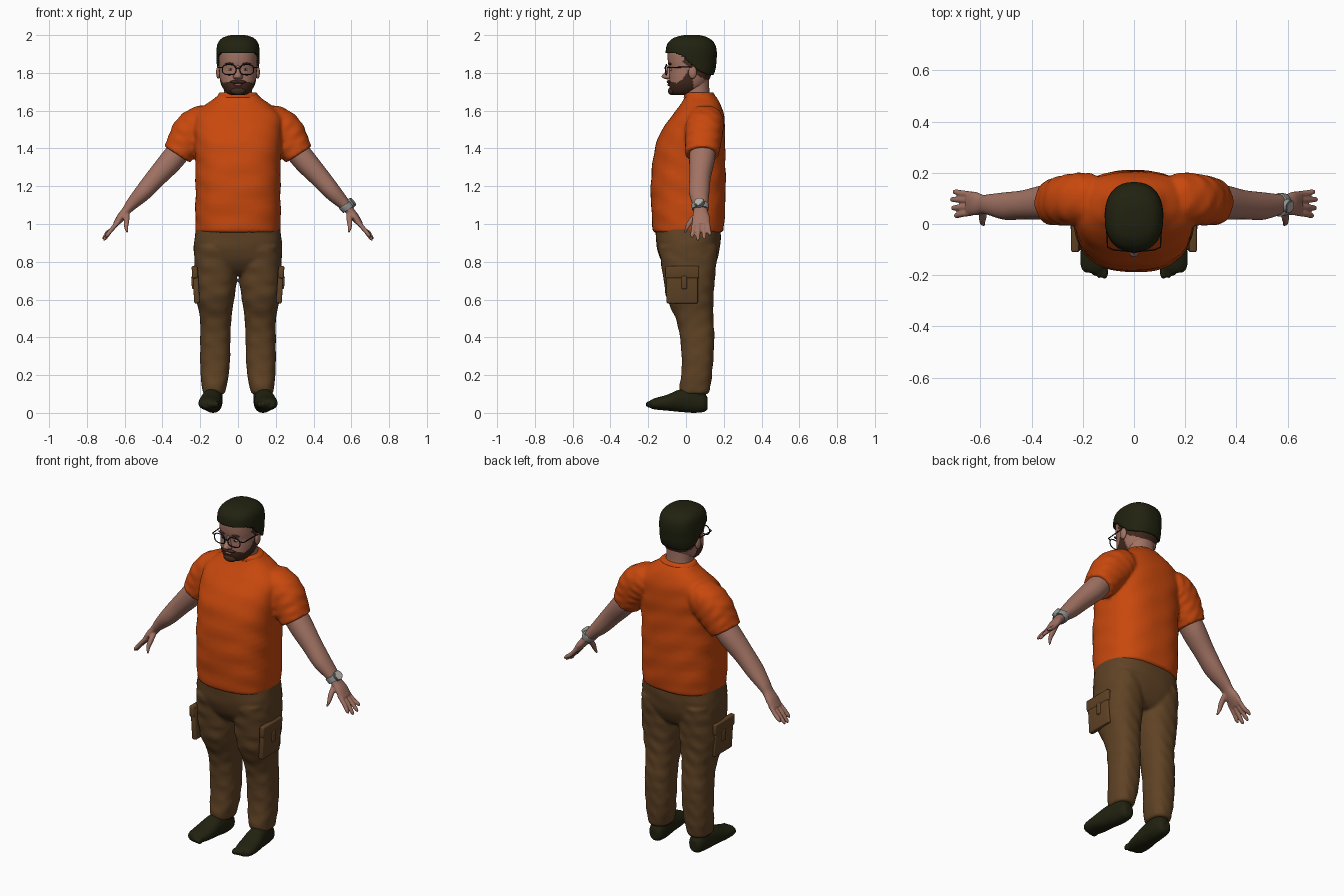
import bpy, bmesh, math
from mathutils import Vector, Matrix

cube = bpy.data.objects.get("Cube")
if cube:
    bpy.data.objects.remove(cube, do_unlink=True)

X, Y, Z = Vector((1, 0, 0)), Vector((0, 1, 0)), Vector((0, 0, 1))


def material(name, r, g, b):
    m = bpy.data.materials.new(name)
    m.use_nodes = True
    m.diffuse_color = (r, g, b, 1)
    m.node_tree.nodes["Principled BSDF"].inputs["Base Color"].default_value = (r, g, b, 1)
    return m


ORANGE = material("orange_cotton", .58, .065, .004)
BROWN = material("brown_canvas", .115, .055, .018)
SKIN = material("skin", .36, .17, .125)
DARK = material("dark_hair_and_socks", .015, .016, .005)
BEARD = material("brown_beard", .055, .022, .012)
LIPS = material("lips", .23, .075, .06)
WHITE = material("eye_white", .45, .42, .4)
BLACK = material("black_frame", .012, .01, .01)
STEEL = material("grey_steel", .28, .29, .28)


def span(z, front, back, half, cx=0):
    """Horizontal ring given by its front, back and half width."""
    return (cx, (front + back) / 2, z, half, (back - front) / 2)


def flip(rings, s):
    return [(r[0] * s, *r[1:]) for r in rings]


def spline(p, steps):
    out = []
    p = [Vector(q) for q in p]
    for i in range(len(p) - 1):
        a, b, c, d = p[max(i - 1, 0)], p[i], p[i + 1], p[min(i + 2, len(p) - 1)]
        for k in range(steps):
            t = k / steps
            out.append(b + (c - a) * t / 2 + (a - b * 2.5 + c * 2 - d / 2) * t * t
                       + ((b - c) * 1.5 + (d - a) / 2) * t ** 3)
    return out + [p[-1]]


def loft(bm, rings, v=Y, t=None, n=2.2, seg=40, steps=5, wave=0, pitch=.055):
    """Skin superellipse rings (x, y, z, half u, half v) and cap both ends."""
    path = spline(rings, steps)
    loops, run = [], 0
    for i, r in enumerate(path):
        c = Vector(r[:3])
        before, after = Vector(path[max(i - 1, 0)][:3]), Vector(path[min(i + 1, len(path) - 1)][:3])
        run += (c - before).length
        u = v.cross(t or (after - before)).normalized()
        loop = []
        for k in range(seg):
            a = math.tau * k / seg
            ca, sa = math.cos(a), math.sin(a)
            f = 1 + wave * math.sin(math.tau * run / pitch + 2 * math.sin(a * 2) + 2 * ca) * math.sin(3 * a + run * 9)
            loop.append(bm.verts.new(c + u * r[3] * f * math.copysign(abs(ca) ** (2 / n), ca)
                                     + v * r[4] * f * math.copysign(abs(sa) ** (2 / n), sa)))
        loops.append(loop)
    for p, q in zip(loops, loops[1:]):
        for k in range(seg):
            j = (k + 1) % seg
            bm.faces.new((p[k], p[j], q[j], q[k]))
    bm.faces.new(loops[0])
    bm.faces.new(loops[-1])


def ball(bm, at, size):
    m = Matrix.Translation(at) @ Matrix.Diagonal((*size, 1))
    bmesh.ops.create_uvsphere(bm, u_segments=20, v_segments=12, radius=1, matrix=m)


def finish(name, bm, *mats, voxel=0, smooth=3, rule=None):
    bmesh.ops.recalc_face_normals(bm, faces=bm.faces)
    if rule:
        for f in bm.faces:
            f.material_index = rule(f.calc_center_median())
    for f in bm.faces:
        f.smooth = True
    me = bpy.data.meshes.new(name)
    bm.to_mesh(me)
    bm.free()
    ob = bpy.data.objects.new(name, me)
    bpy.context.scene.collection.objects.link(ob)
    for m in mats:
        me.materials.append(m)
    if voxel:  # fuse overlapping volumes into one soft skin
        r = ob.modifiers.new("fuse", "REMESH")
        r.mode, r.voxel_size, r.use_smooth_shade = "VOXEL", voxel, True
        s = ob.modifiers.new("soften", "SMOOTH")
        s.factor, s.iterations = .5, smooth
    return ob


def wire(name, points, radius, mat, closed=False):
    cu = bpy.data.curves.new(name, "CURVE")
    cu.dimensions, cu.bevel_depth, cu.bevel_resolution = "3D", radius, 2
    sp = cu.splines.new("POLY")
    sp.points.add(len(points) - 1)
    for p, co in zip(sp.points, points):
        p.co = (*co, 1)
    sp.use_cyclic_u = closed
    cu.materials.append(mat)
    bpy.context.scene.collection.objects.link(bpy.data.objects.new(name, cu))


def line(points, y):
    """Height of a broken line at y."""
    for (a, p), (b, q) in zip(points, points[1:]):
        if y <= b:
            return p + (q - p) * max(0, (y - a) / (b - a))
    return points[-1][1]


# Shirt: torso, sleeves and collar
bm = bmesh.new()
loft(bm, [span(.955, -.172, .195, .222), span(1, -.178, .203, .226), span(1.2, -.187, .21, .225),
          span(1.4, -.165, .207, .228), span(1.5, -.125, .207, .235), span(1.58, -.07, .2, .225),
          span(1.63, -.03, .185, .175), span(1.665, -.01, .165, .125), span(1.69, 0, .145, .1)],
     t=Z, n=2.5, seg=72, steps=7, wave=.013, pitch=.13)
for s in (1, -1):
    loft(bm, flip([(.13, .1, 1.555, .07, .085), (.19, .1, 1.535, .095, .1), (.245, .095, 1.485, .105, .1),
                   (.285, .09, 1.425, .094, .095), (.322, .085, 1.368, .08, .088)], s), wave=.035)
finish("shirt", bm, ORANGE, voxel=.009, smooth=4)
bm = bmesh.new()
loft(bm, [span(1.67, -.012, .15, .108), span(1.686, -.01, .15, .105), span(1.697, 0, .143, .095)], t=Z)
finish("shirt_collar", bm, ORANGE)

# Trousers: hips and two legs
bm = bmesh.new()
loft(bm, [span(.99, -.16, .185, .222), span(.9, -.158, .182, .232), span(.82, -.138, .168, .232),
          span(.76, -.1, .14, .2), span(.73, -.06, .11, .12)], t=Z, n=2.6, seg=64, wave=.01, pitch=.1)
for s in (1, -1):
    loft(bm, flip([span(.88, -.145, .17, .105, .122), span(.7, -.118, .152, .112, .12),
                   span(.6, -.1, .145, .1, .121), span(.5, -.055, .145, .083, .118),
                   span(.4, -.032, .15, .08, .12), span(.25, -.022, .142, .078, .122),
                   span(.14, -.034, .13, .066, .126), span(.1, -.025, .118, .056, .128)], s),
         t=Z, n=2.4, wave=.028, pitch=.09)
finish("trousers", bm, BROWN, voxel=.009)

# Cargo pockets with flaps and pull tabs
for s, side in ((1, "left"), (-1, "right")):
    for part, at, size, tilt in (("pocket", (.222, -.02, .67), (.03, .165, .18), .06),
                                 ("pocket_flap", (.229, -.02, .745), (.03, .18, .065), .06),
                                 ("pocket_tab", (.236, -.01, .69), (.02, .03, .07), .06)):
        bm = bmesh.new()
        bmesh.ops.create_cube(bm, size=1, matrix=Matrix.Translation((at[0] * s, *at[1:]))
                              @ Matrix.Rotation(tilt * s, 4, "Y") @ Matrix.Diagonal((*size, 1)))
        ob = finish(side + "_" + part, bm, BROWN)
        b = ob.modifiers.new("round", "BEVEL")
        b.width, b.segments = .008, 3

# Feet in dark socks with toe bumps
for s, side in ((1, "left"), (-1, "right")):
    bm = bmesh.new()
    loft(bm, flip([(.13, .115, .05, .022, .03), (.13, .095, .055, .042, .05), (.132, .04, .064, .05, .064),
                   (.14, -.03, .065, .054, .06), (.148, -.1, .054, .06, .042), (.154, -.165, .048, .054, .03),
                   (.155, -.19, .046, .035, .02)], s), v=Z, t=Y)
    loft(bm, flip([span(.04, -.02, .1, .045, .13), span(.16, -.01, .11, .05, .13)], s), t=Z)
    for i in range(5):
        ball(bm, (s * (.115 + .02 * i), -.188 + .003 * i * i, .045), (.014 - .001 * i, .027, .019))
    finish(side + "_foot", bm, DARK, voxel=.006, smooth=2)

# Arms and hands
for s, side in ((1, "left"), (-1, "right")):
    bm = bmesh.new()
    loft(bm, flip([(.27, .09, 1.44, .06, .068), (.345, .085, 1.345, .063, .068), (.43, .075, 1.25, .054, .057),
                   (.5, .07, 1.17, .046, .054), (.56, .075, 1.108, .033, .042), (.59, .077, 1.072, .024, .037),
                   (.62, .08, 1.035, .022, .046), (.65, .08, .995, .014, .046)], s), n=2.1)
    for base, tip, drop in ((.045, .033, .93), (.068, .063, .914), (.092, .096, .92), (.114, .125, .94)):
        reach = .72 - abs(tip - .085) * .35
        loft(bm, flip([(.63, base, 1.015, .011, .013), (.67, (base + tip) / 2, .97, .0115, .012),
                       (reach - .01, tip, drop + .012, .0095, .0105), (reach, tip, drop, .004, .005)], s), seg=16)
    loft(bm, flip([(.59, .065, 1.06, .015, .02), (.59, .03, 1.02, .015, .018), (.592, .008, .985, .011, .012),
                   (.585, -.004, .955, .005, .006)], s), seg=16)
    finish(side + "_arm", bm, SKIN, voxel=.005, smooth=2)

# Wrist watch on the left arm
bm = bmesh.new()
loft(bm, [(.566, .075, 1.103, .036, .044), (.569, .075, 1.099, .038, .046), (.584, .076, 1.081, .035, .044),
          (.587, .076, 1.077, .032, .042)])
finish("watch_band", bm, STEEL)
face = Matrix.Translation((.602, .07, 1.113)) @ Vector((.77, -.25, .6)).to_track_quat("Z", "Y").to_matrix().to_4x4()
for name, radius, depth, mat in (("watch_case", .027, .018, STEEL), ("watch_dial", .021, .022, WHITE)):
    bm = bmesh.new()
    bmesh.ops.create_cone(bm, cap_ends=True, segments=32, radius1=radius, radius2=radius * .95, depth=depth, matrix=face)
    ob = finish(name, bm, mat)
    ob.modifiers.new("crisp", "EDGE_SPLIT")

# Head, with beard and short side hair coloured by position
skull = [span(1.683, -.062, .02, .03), span(1.69, -.075, .05, .055), span(1.71, -.085, .085, .074),
         span(1.74, -.089, .11, .09), span(1.78, -.088, .13, .098), span(1.82, -.088, .145, .1),
         span(1.86, -.096, .15, .102), span(1.91, -.097, .152, .103), span(1.95, -.088, .142, .098),
         span(1.975, -.06, .115, .078), span(1.987, -.02, .08, .045), span(1.99, .01, .05, .015)]
HAIRLINE = [(-.2, 1.91), (-.06, 1.905), (-.01, 1.885), (.03, 1.845), (.07, 1.81), (.12, 1.79), (.2, 1.785)]
WHISKERS = [(-.2, 1.757), (-.085, 1.757), (-.05, 1.745), (-.02, 1.765), (.02, 1.825), (.03, 1.825), (.045, 1.66)]


def head_colour(c):
    fade = c.y > -.015 and c.z > line(HAIRLINE, c.y) - .03
    return 1 if fade or c.z < line(WHISKERS, c.y) else 0


bm = bmesh.new()
loft(bm, skull, t=Z, n=2.3, seg=96, steps=9)
finish("head", bm, SKIN, BEARD, rule=head_colour)
bm = bmesh.new()
loft(bm, [span(1.62, -.005, .14, .085), span(1.69, -.01, .125, .075), span(1.78, -.03, .122, .075)], t=Z)
finish("neck", bm, SKIN)

# Cap of hair grown from the skull
bm = bmesh.new()
loft(bm, skull, t=Z, n=2.4, seg=96, steps=9)
bmesh.ops.recalc_face_normals(bm, faces=bm.faces)
bm.normal_update()
for v in bm.verts:
    v.co += v.normal * .011
low = [f for f in bm.faces if f.calc_center_median().z < line(HAIRLINE, f.calc_center_median().y)]
bmesh.ops.delete(bm, geom=low, context="FACES")
hair = finish("hair", bm, DARK)
sol = hair.modifiers.new("thick", "SOLIDIFY")
sol.thickness, sol.offset = .012, -1

# Nose, lips, chin beard and moustache
bm = bmesh.new()
loft(bm, [span(1.84, -.094, -.06, .01), span(1.81, -.106, -.06, .013), span(1.786, -.128, -.06, .02),
          span(1.774, -.125, -.06, .022), span(1.765, -.1, -.06, .014)], t=Z, seg=24)
for s in (1, -1):
    ball(bm, (s * .017, -.097, 1.778), (.01, .014, .009))
finish("nose", bm, SKIN, voxel=.003, smooth=4)
bm = bmesh.new()
for s in (1, -1):
    ball(bm, (s * .016, -.09, 1.753), (.024, .012, .009))
ball(bm, (0, -.074, 1.704), (.04, .022, .022))
finish("moustache_and_chin_beard", bm, BEARD)
bm = bmesh.new()
ball(bm, (0, -.089, 1.737), (.023, .009, .007))
finish("lips", bm, LIPS)

# Eyes, brows, ears and spectacles
for s, side in ((1, "left"), (-1, "right")):
    for part, at, size, mat in (("eye", (.039, -.078, 1.818), (.014, .008, .007), WHITE),
                                ("iris", (.039, -.084, 1.818), (.006, .004, .006), BLACK),
                                ("brow", (.042, -.085, 1.848), (.026, .011, .006), BEARD),
                                ("ear", (.104, .035, 1.803), (.012, .022, .034), SKIN)):
        bm = bmesh.new()
        ball(bm, (at[0] * s, *at[1:]), size)
        finish(side + "_" + part, bm, mat)
    rim = []
    for k in range(28):
        ca, sa = math.cos(math.tau * k / 28), math.sin(math.tau * k / 28)
        rim.append((s * (.047 + .036 * math.copysign(abs(ca) ** .75, ca)), -.108 + .008 * (ca + 1) / 2,
                    1.817 + .027 * math.copysign(abs(sa) ** .75, sa)))
    wire(side + "_lens_rim", rim, .0028, BLACK, True)
    wire(side + "_temple", [(s * .083, -.1, 1.828), (s * .103, -.09, 1.828), (s * .109, .03, 1.832),
                            (s * .106, .05, 1.815)], .003, BLACK)
wire("glasses_bridge", [(-.012, -.108, 1.822), (0, -.113, 1.826), (.012, -.108, 1.822)], .0028, BLACK)
